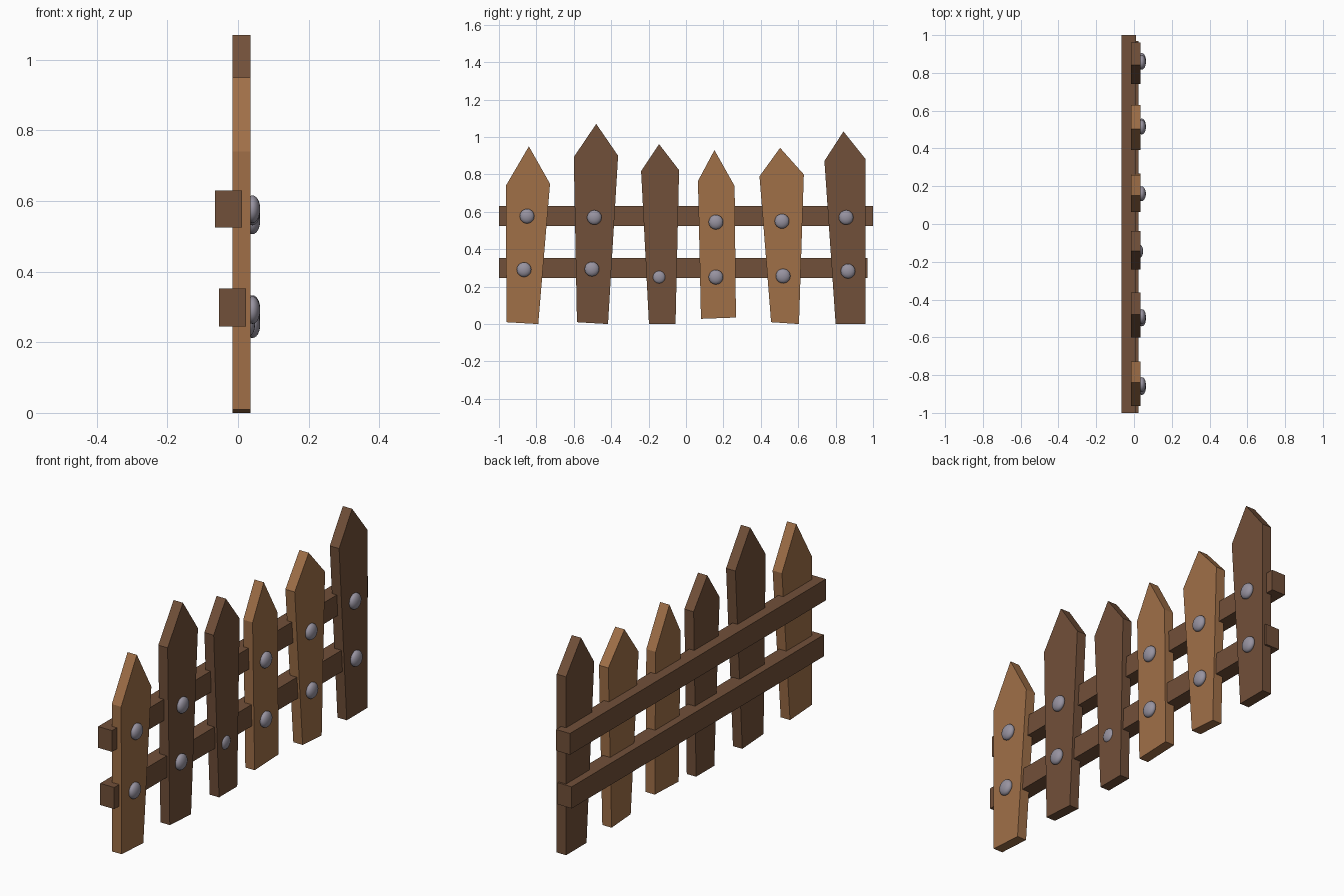
import bpy, bmesh

if "Cube" in bpy.data.objects:
    bpy.data.objects.remove(bpy.data.objects["Cube"])


def material(name, rgb):
    m = bpy.data.materials.new(name)
    m.diffuse_color = (*rgb, 1)
    m.use_nodes = True
    m.node_tree.nodes["Principled BSDF"].inputs["Base Color"].default_value = m.diffuse_color
    return m


LIGHT = material("light_wood", (0.35, 0.160, 0.064))
DARK = material("dark_wood", (0.167, 0.080, 0.041))
METAL = material("grey_metal", (0.31, 0.29, 0.35))


def finish(name, bm, mat):
    bmesh.ops.recalc_face_normals(bm, faces=bm.faces)
    me = bpy.data.meshes.new(name)
    bm.to_mesh(me)
    bm.free()
    me.materials.append(mat)
    ob = bpy.data.objects.new(name, me)
    bpy.context.collection.objects.link(ob)
    return ob


def plank(name, outline, x0, x1, mat):
    """Extrude a (y, z) outline from x0 to x1."""
    bm = bmesh.new()
    face = bm.faces.new([bm.verts.new((x0, y, z)) for y, z in outline])
    ext = bmesh.ops.extrude_face_region(bm, geom=[face])
    moved = [v for v in ext["geom"] if isinstance(v, bmesh.types.BMVert)]
    bmesh.ops.translate(bm, verts=moved, vec=(x1 - x0, 0, 0))
    return finish(name, bm, mat)


def nail(name, y, z, r, x, depth):
    """Flattened dome sunk into the picket face."""
    bm = bmesh.new()
    bmesh.ops.create_uvsphere(bm, u_segments=20, v_segments=12, radius=1)
    bmesh.ops.scale(bm, vec=(depth, r, r), verts=bm.verts)
    bmesh.ops.translate(bm, vec=(x, y, z), verts=bm.verts)
    for f in bm.faces:
        f.smooth = True
    return finish(name, bm, METAL)


# Crooked pickets: bottom left, bottom right, right shoulder, tip, left shoulder
pickets = [
    (LIGHT, [(-.96, .01), (-.79, 0), (-.727, .75), (-.84, .95), (-.963, .74)]),
    (DARK, [(-.583, .01), (-.417, 0), (-.363, .9), (-.48, 1.07), (-.6, .893)]),
    (DARK, [(-.198, 0), (-.056, 0), (-.037, .823), (-.144, .962), (-.24, .818)]),
    (LIGHT, [(.08, .028), (.267, .035), (.26, .738), (.152, .93), (.064, .765)]),
    (LIGHT, [(.455, .01), (.604, 0), (.63, .8), (.503, .942), (.393, .79)]),
    (DARK, [(.8, 0), (.96, 0), (.96, .882), (.842, 1.03), (.74, .872)]),
]
for i, (mat, outline) in enumerate(pickets, 1):
    plank(f"picket_{i}", outline, -.016, .035, mat)

# Two rails behind the pickets
for name, x0, x1, y1, z0, z1 in [("upper_rail", -.065, .011, 1.0, .525, .63),
                                 ("lower_rail", -.054, .023, .97, .245, .352)]:
    plank(name, [(-1, z0), (y1, z0), (y1, z1), (-1, z1)], x0, x1, DARK)

# Nail heads (the third picket has a single, smaller one)
nails = [(-.85, .577), (-.866, .291), (-.49, .57), (-.503, .294), (.16, .545),
         (.16, .251), (.513, .55), (.519, .257), (.856, .57), (.866, .283)]
for i, (y, z) in enumerate(nails, 1):
    nail(f"nail_head_{i}", y, z, .039, .041, .022)
nail("small_nail_head", -.144, .251, .034, .031, .017)
